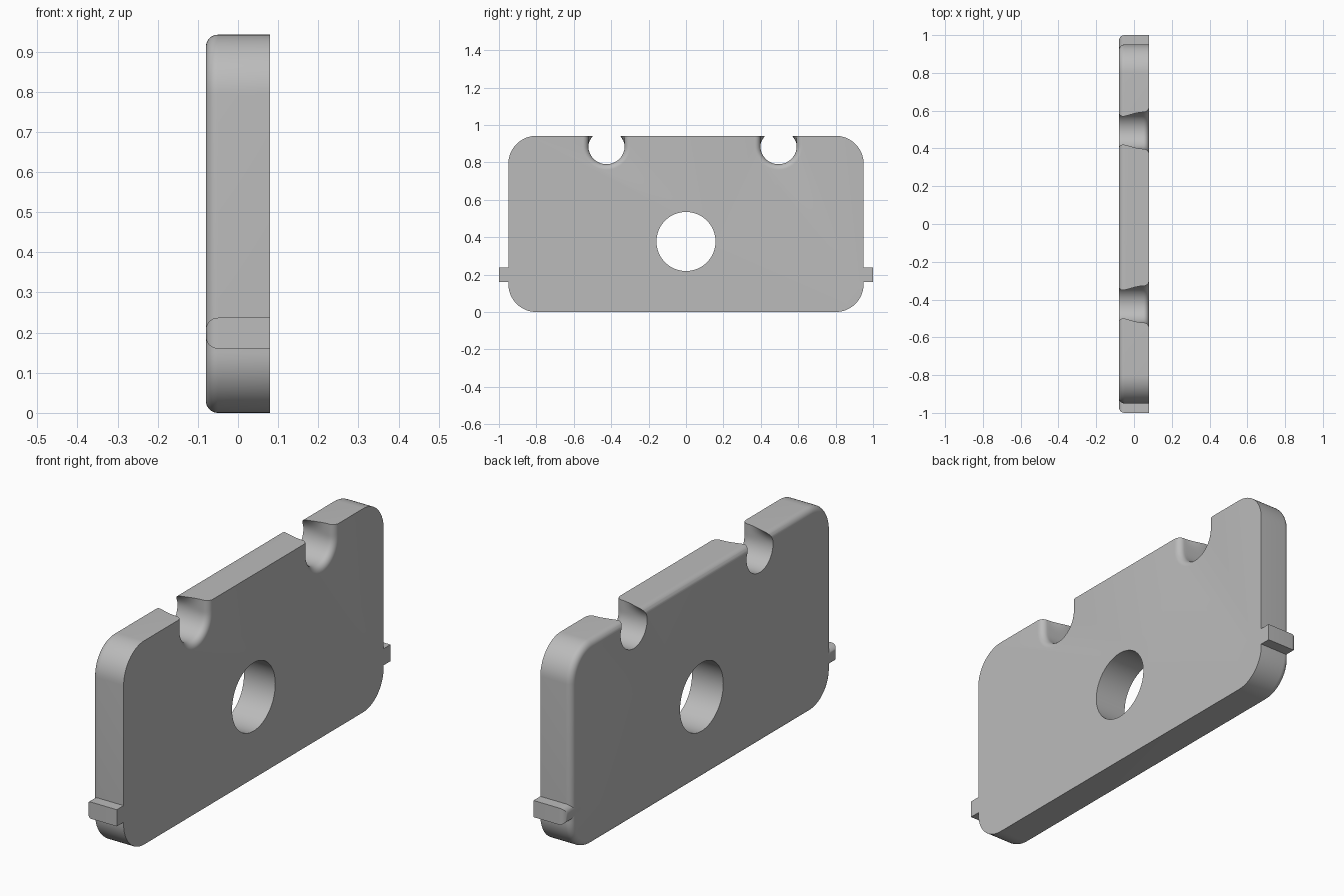
import bpy, bmesh
from math import sin, cos, pi

if "Cube" in bpy.data.objects:
    bpy.data.objects.remove(bpy.data.objects["Cube"], do_unlink=True)

HALF, HEIGHT, ROUND = 0.08, 0.942, 0.03

grey = bpy.data.materials.new("plain grey")
grey.use_nodes = True
grey.diffuse_color = (0.5, 0.5, 0.5, 1)
grey.node_tree.nodes["Principled BSDF"].inputs["Base Color"].default_value = (0.5, 0.5, 0.5, 1)


def loft(name, rings):
    """Closed solid through rings of points with equal counts."""
    bm = bmesh.new()
    loops = [[bm.verts.new(p) for p in ring] for ring in rings]
    n = len(loops[0])
    for a, b in zip(loops, loops[1:]):
        for i in range(n):
            j = (i + 1) % n
            bm.faces.new((a[i], a[j], b[j], b[i]))
    bm.faces.new(loops[0])
    bm.faces.new(loops[-1])
    bmesh.ops.recalc_face_normals(bm, faces=bm.faces)
    mesh = bpy.data.meshes.new(name)
    bm.to_mesh(mesh)
    bm.free()
    mesh.materials.append(grey)
    obj = bpy.data.objects.new(name, mesh)
    bpy.context.collection.objects.link(obj)
    return obj


def rounded_slab(name, y0, y1, z0, z1, corner):
    """Slab across x, sharp on +x and filleted on -x."""
    layers = [(HALF, 0)]
    for k in range(9):
        t = k / 8 * pi / 2
        layers.append((-HALF + ROUND * (1 - sin(t)), ROUND * (1 - cos(t))))
    rings = []
    for x, inset in layers:
        ring = []
        r = max(corner, ROUND + 0.001) if corner else 0
        corners = [(y1 - r, z1 - r), (y0 + r, z1 - r), (y0 + r, z0 + r), (y1 - r, z0 + r)]
        for q, (cy, cz) in enumerate(corners):
            if r:
                for k in range(17):
                    t = (q + k / 16) * pi / 2
                    ring.append((x, cy + (r - inset) * cos(t), cz + (r - inset) * sin(t)))
            else:
                sy, sz = (1 if q in (0, 3) else -1), (1 if q < 2 else -1)
                ring.append((x, cy - sy * inset, cz - sz * inset))
        rings.append(ring)
    return loft(name, rings)


def select_only(obj):
    bpy.ops.object.select_all(action='DESELECT')
    obj.select_set(True)
    bpy.context.view_layer.objects.active = obj


def cut(target, cutter):
    mod = target.modifiers.new("cut", 'BOOLEAN')
    mod.operation, mod.solver, mod.object = 'DIFFERENCE', 'EXACT', cutter
    select_only(target)
    bpy.ops.object.modifier_apply(modifier=mod.name)
    bpy.data.objects.remove(cutter, do_unlink=True)


def notch_cutter(yc):
    """Round bore, pinched at the top on -x, flared into the +x face."""
    radius, zc = 0.097, 0.887
    sections = []
    for k in range(13):                      # pinch opens gradually
        s = k / 12
        ease = s * s * (3 - 2 * s)
        sections.append((-0.09 + 0.14 * s, radius, 0.07 + (radius - 0.07) * ease))
    for k in range(1, 9):                    # flare
        t = k / 8 * pi / 2
        r = radius + ROUND * (1 - cos(t))
        sections.append((HALF - ROUND + ROUND * sin(t), r, r))
    sections.append((HALF + 0.02, r, r))
    rings = []
    for x, a, h in sections:
        lower = [(a * cos(pi + pi * k / 32), zc + a * sin(pi + pi * k / 32)) for k in range(33)]
        right = [(a - (a - h) * (k / 6) ** 2, zc + (HEIGHT - zc) * k / 6) for k in range(1, 7)]
        right.append((h, HEIGHT + 0.06))
        left = [(-y, z) for y, z in reversed(right)]
        rings.append([(x, yc + y, z) for y, z in lower + right + left])
    return loft("notch_cutter", rings)


# Main plate with its centre hole and two top notches
plate = rounded_slab("plate", -0.95, 0.95, 0, HEIGHT, 0.15)
hole = loft("hole_cutter", [[(x, 0.158 * cos(k * pi / 32), 0.377 + 0.158 * sin(k * pi / 32))
                             for k in range(64)] for x in (-0.2, 0.2)])
cut(plate, hole)
for yc in (-0.425, 0.495):
    cut(plate, notch_cutter(yc))

# Small side tabs
front_tab = rounded_slab("front_tab", -1.0, -0.85, 0.16, 0.237, 0)
back_tab = rounded_slab("back_tab", 0.85, 1.0, 0.16, 0.237, 0)

for part in (plate, front_tab, back_tab):
    select_only(part)
    bpy.ops.object.shade_smooth_by_angle(angle=pi / 6)
